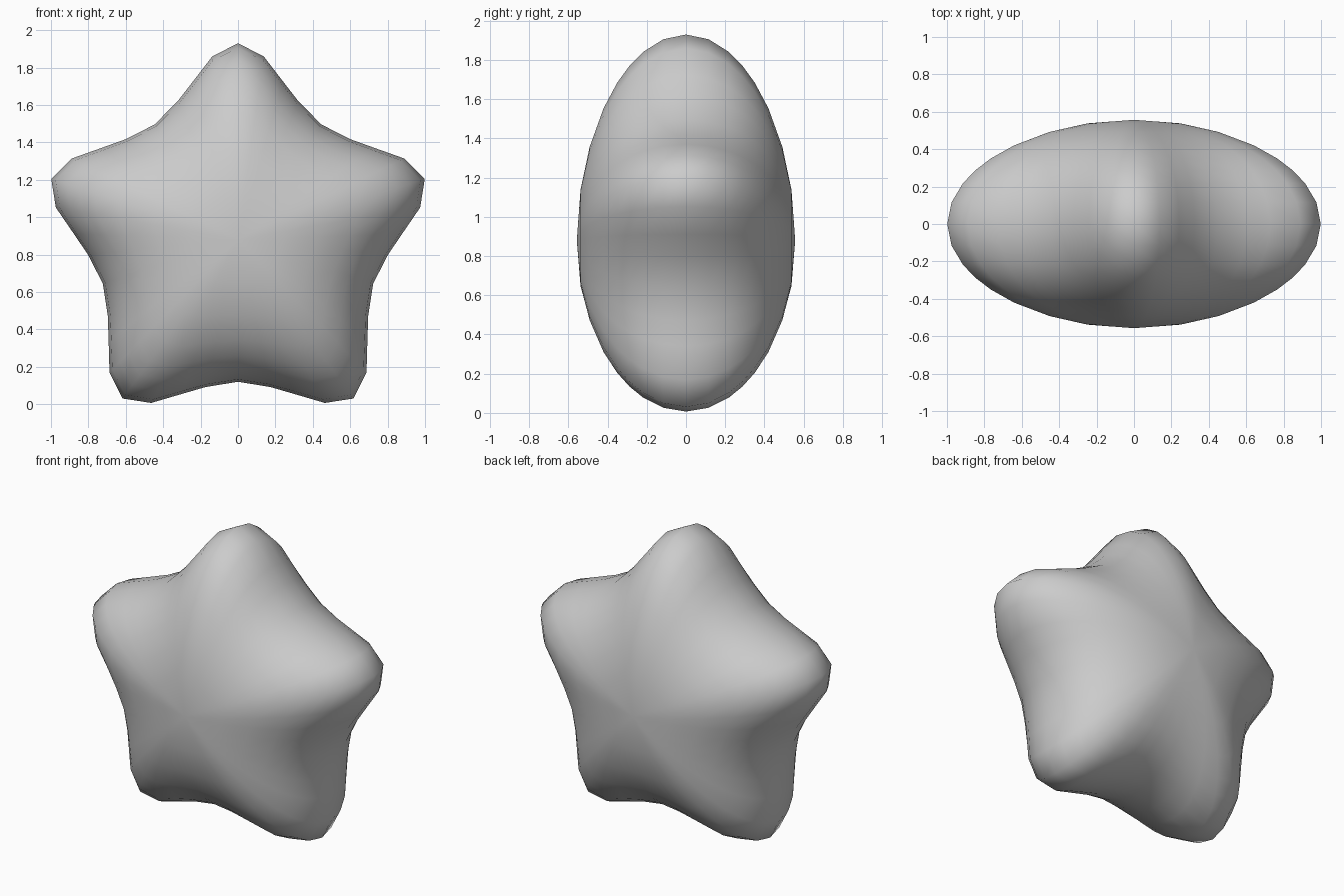
import bpy, bmesh
from math import sin, cos, radians

if "Cube" in bpy.data.objects:
    bpy.data.objects.remove(bpy.data.objects["Cube"])

CENTRE_Z, DEPTH, ROUND = 0.88, 0.557, 0.97

# Half of one star arm: angle from the tip and radius
half = [(0, 1.05), (8, 0.989), (16, 0.878), (23.6, 0.807), (36, 0.76)]
arm = half + [(72 - a, r) for a, r in half[-2:0:-1]]
outline = [(radians(72 * k + a), r) for k in range(5) for a, r in arm]

# Rings run from the back pole to the front pole
steps = [0, 12, 23, 31, 39, 49, 62, 75]
rings = [-a for a in steps[:0:-1]] + steps


def ring_points(deg):
    """Star section that gets rounder towards the poles."""
    c, s = cos(radians(deg)), sin(radians(deg))
    for a, r in outline:
        rad = (ROUND + (r - ROUND) * c ** 0.8) * c
        yield (rad * sin(a), -DEPTH * s, CENTRE_Z + rad * cos(a))


# Puffy star body
bm = bmesh.new()
loops = [[bm.verts.new(p) for p in ring_points(d)] for d in rings]
n = len(outline)
for lo, hi in zip(loops, loops[1:]):
    for i in range(n):
        j = (i + 1) % n
        bm.faces.new((lo[i], lo[j], hi[j], hi[i]))

# Front and back poles
for loop, y in ((loops[0], DEPTH), (loops[-1], -DEPTH)):
    pole = bm.verts.new((0, y, CENTRE_Z))
    for i in range(n):
        bm.faces.new((loop[i], loop[(i + 1) % n], pole))

bmesh.ops.recalc_face_normals(bm, faces=bm.faces)
for f in bm.faces:
    f.smooth = True
mesh = bpy.data.meshes.new("puffy_star")
bm.to_mesh(mesh)
bm.free()
star = bpy.data.objects.new("puffy_star", mesh)
bpy.context.collection.objects.link(star)
